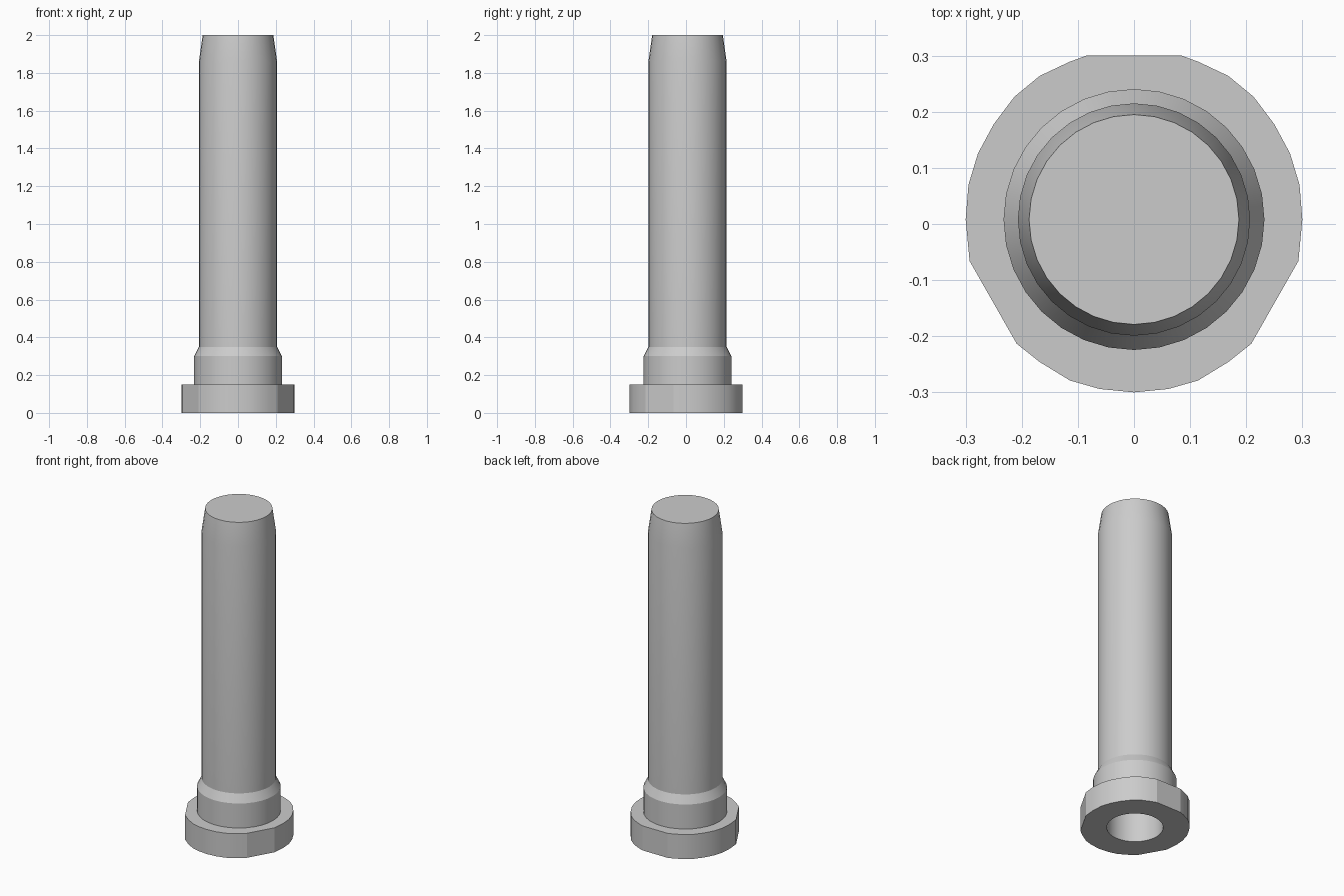
import bpy
import bmesh
from math import cos, sin, tau, radians
from mathutils import Vector

cube = bpy.data.objects.get("Cube")
if cube:
    bpy.data.objects.remove(cube)

SIDES = 32
AXIS_Y = 0.008
BORE_R = 0.157
FLANGE_TOP = 0.15

grey = bpy.data.materials.new("plain grey")
grey.use_nodes = True
grey.diffuse_color = (0.6, 0.6, 0.6, 1)
grey.node_tree.nodes["Principled BSDF"].inputs["Base Color"].default_value = (0.6, 0.6, 0.6, 1)


def circle(radius, z):
    return [Vector((radius * cos(tau * i / SIDES), AXIS_Y + radius * sin(tau * i / SIDES), z))
            for i in range(SIDES)]


def add_loop(bm, points):
    verts = [bm.verts.new(p) for p in points]
    edges = [bm.edges.new((a, b)) for a, b in zip(verts, verts[1:] + verts[:1])]
    return verts, edges


def finish(bm, name):
    bmesh.ops.recalc_face_normals(bm, faces=bm.faces[:])
    mesh = bpy.data.meshes.new(name)
    bm.to_mesh(mesh)
    bm.free()
    mesh.materials.append(grey)
    obj = bpy.data.objects.new(name, mesh)
    bpy.context.collection.objects.link(obj)
    bpy.ops.object.select_all(action='DESELECT')
    obj.select_set(True)
    bpy.context.view_layer.objects.active = obj
    bpy.ops.object.shade_smooth_by_angle(angle=radians(20))
    return obj


# Flange: round plate with three flats and a central bore
half = [(0, -0.3), (0.061, -0.294), (0.114, -0.279), (0.168, -0.246), (0.209, -0.2135),
        (0.293, -0.066), (0.3, 0.008), (0.295, 0.07), (0.278, 0.126), (0.25, 0.178),
        (0.213, 0.227), (0.168, 0.264), (0.115, 0.289), (0.085, 0.3)]
outline = half + [(-x, y) for x, y in reversed(half[1:])]

bm = bmesh.new()
edges = add_loop(bm, [Vector((x, y, 0)) for x, y in outline])[1]
edges += add_loop(bm, circle(BORE_R, 0))[1]
bmesh.ops.triangle_fill(bm, edges=edges, use_beauty=True, normal=(0, 0, -1))
plate = bmesh.ops.extrude_face_region(bm, geom=bm.faces[:], use_keep_orig=True)
raised = [g for g in plate["geom"] if isinstance(g, bmesh.types.BMVert)]
bmesh.ops.translate(bm, verts=raised, vec=(0, 0, FLANGE_TOP))
finish(bm, "flange")

# Hollow shank: bore roof, bore wall, collar, shaft and tapered tip
profile = [(BORE_R, 1.75), (BORE_R, FLANGE_TOP), (0.2325, FLANGE_TOP), (0.2325, 0.3),
           (0.207, 0.35), (0.207, 1.86), (0.187, 2.0)]
bm = bmesh.new()
rings = [add_loop(bm, circle(r, z))[0] for r, z in profile]
for low, high in zip(rings, rings[1:]):
    for i in range(SIDES):
        j = (i + 1) % SIDES
        bm.faces.new((low[i], low[j], high[j], high[i]))
bm.faces.new(rings[0])
bm.faces.new(rings[-1])
finish(bm, "shank")
